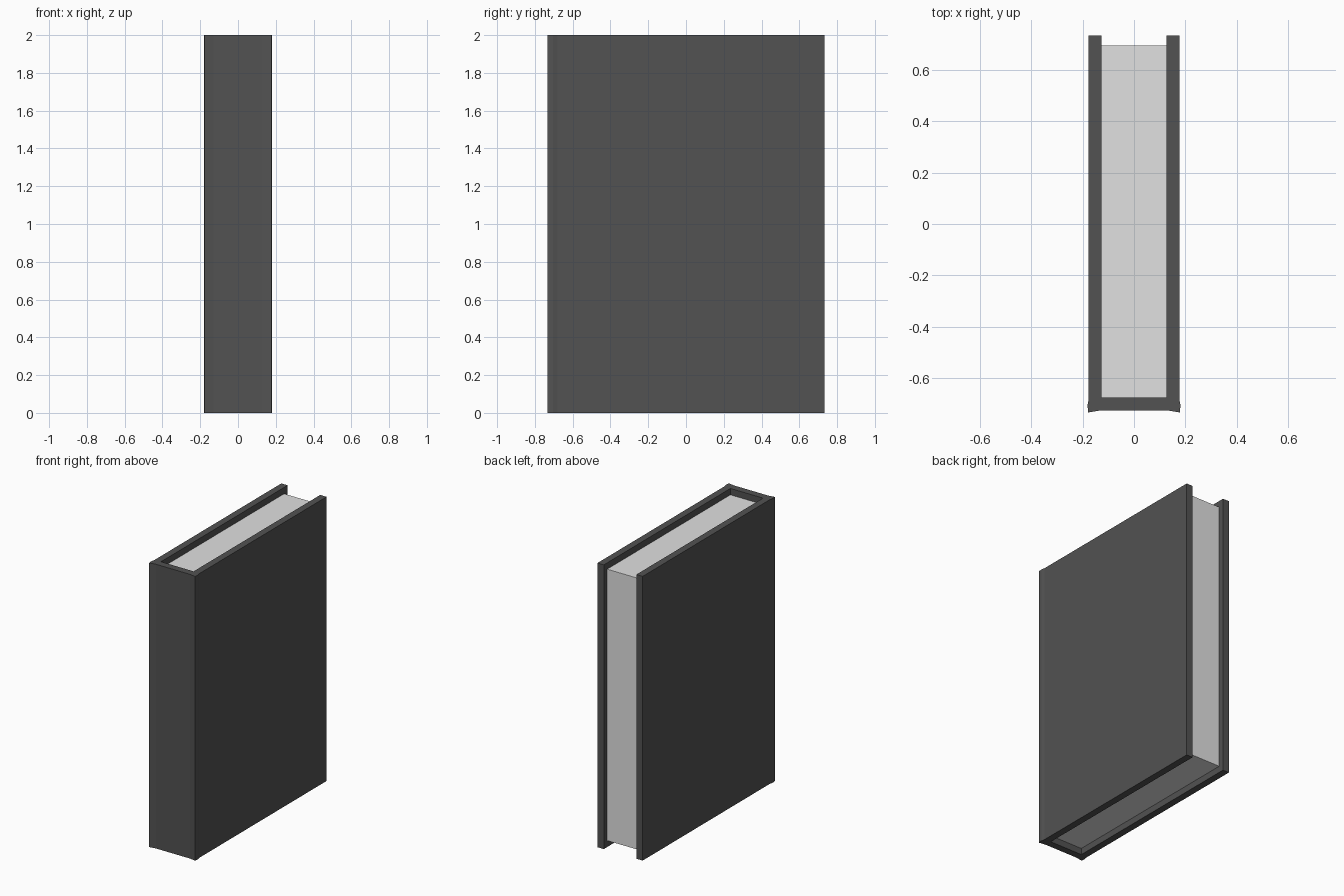
import bpy, bmesh

if "Cube" in bpy.data.objects:
    bpy.data.objects.remove(bpy.data.objects["Cube"])

def material(name, v):
    m = bpy.data.materials.new(name)
    m.diffuse_color = (v, v, v, 1)
    m.use_nodes = True
    m.node_tree.nodes["Principled BSDF"].inputs["Base Color"].default_value = m.diffuse_color
    return m

def extrude_profile(name, pts, z0, z1, mat):
    """Extrude a closed plan outline from z0 up to z1."""
    bm = bmesh.new()
    face = bm.faces.new([bm.verts.new((x, y, z0)) for x, y in pts])
    res = bmesh.ops.extrude_face_region(bm, geom=[face])
    top = [v for v in res["geom"] if isinstance(v, bmesh.types.BMVert)]
    bmesh.ops.translate(bm, verts=top, vec=(0, 0, z1 - z0))
    bmesh.ops.recalc_face_normals(bm, faces=bm.faces)
    me = bpy.data.meshes.new(name)
    bm.to_mesh(me)
    bm.free()
    me.materials.append(mat)
    ob = bpy.data.objects.new(name, me)
    bpy.context.collection.objects.link(ob)
    return ob

cover_mat = material("dark grey cover", 0.085)
page_mat = material("off white paper", 0.75)

# U-shaped cover: right half from inside the spine round to its outside, mirrored
half = [(0.127, -0.675), (0.127, 0.733), (0.176, 0.733), (0.176, -0.68),
        (0.181, -0.705), (0.178, -0.733), (0.13, -0.725)]
outline = half + [(-x, y) for x, y in reversed(half)]
extrude_profile("book_cover", outline, 0, 2, cover_mat)

# Page block, recessed at top, bottom and fore edge
extrude_profile("page_block", [(-0.127, -0.675), (0.127, -0.675),
                               (0.127, 0.695), (-0.127, 0.695)],
                0.045, 1.955, page_mat)
